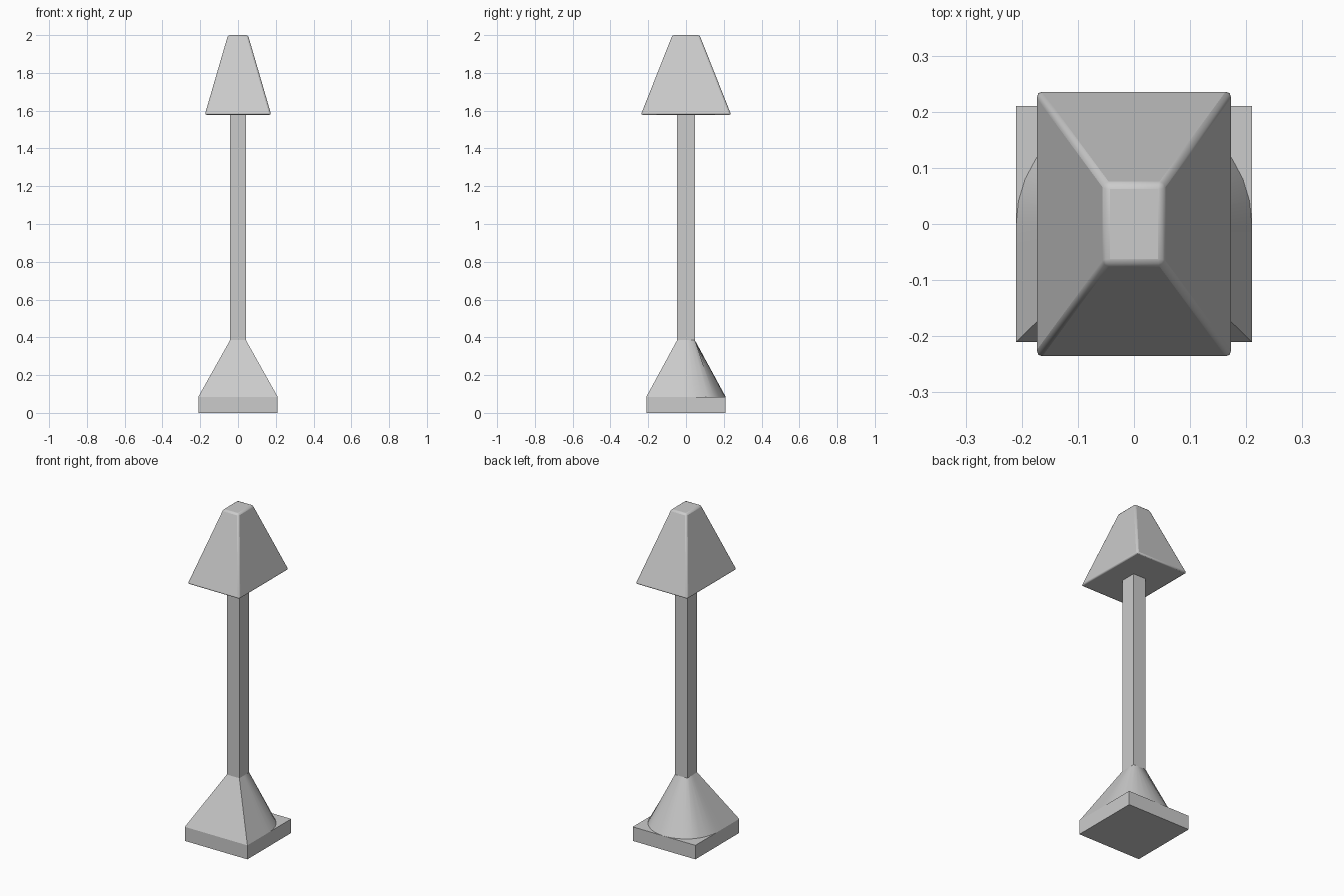
import bpy, bmesh, math

if "Cube" in bpy.data.objects:
    bpy.data.objects.remove(bpy.data.objects["Cube"])


def loft(name, rings):
    """Solid skinned through closed rings with equal point counts."""
    bm = bmesh.new()
    loops = [[bm.verts.new(p) for p in ring] for ring in rings]
    n = len(loops[0])
    for a, b in zip(loops, loops[1:]):
        for i in range(n):
            j = (i + 1) % n
            bm.faces.new((a[i], a[j], b[j], b[i]))
    bm.faces.new(loops[0][::-1])
    bm.faces.new(loops[-1])
    bmesh.ops.remove_doubles(bm, verts=bm.verts, dist=1e-5)
    bmesh.ops.recalc_face_normals(bm, faces=bm.faces)
    me = bpy.data.meshes.new(name)
    bm.to_mesh(me)
    bm.free()
    ob = bpy.data.objects.new(name, me)
    bpy.context.collection.objects.link(ob)
    return ob


def rect(hx, hy, z):
    return [(-hx, -hy, z), (hx, -hy, z), (hx, hy, z), (-hx, hy, z)]


def smooth(ob, angle):
    bpy.ops.object.select_all(action='DESELECT')
    ob.select_set(True)
    bpy.context.view_layer.objects.active = ob
    bpy.ops.object.shade_smooth_by_angle(angle=math.radians(angle))


# Square foot
loft("base_plate", [rect(0.21, 0.21, 0), rect(0.21, 0.21, 0.085)])

# Flared foot: square along the front, rounded at the back, meeting the post
lower, upper = [], []
N = 32
for i in range(N):
    a = 2 * math.pi * i / N
    c, s = math.cos(a), math.sin(a)
    k = 1 / max(abs(c), abs(s))
    r = k if s < -1e-6 else 1.0
    lower.append((0.21 * c * r, 0.21 * s * r, 0.085))
    upper.append((0.042 * c * k, 0.047 * s * k, 0.385))
smooth(loft("flared_foot", [lower, upper]), 40)

# Post
loft("post", [rect(0.042, 0.047, 0.37), rect(0.042, 0.047, 1.585)])

# Tapered shade with softened edges
shade = loft("shade", [rect(0.176, 0.239, 1.578), rect(0.053, 0.072, 2.0)])
bev = shade.modifiers.new("soft_edges", 'BEVEL')
bev.width = 0.01
bev.segments = 2
bev.limit_method = 'NONE'
smooth(shade, 30)
